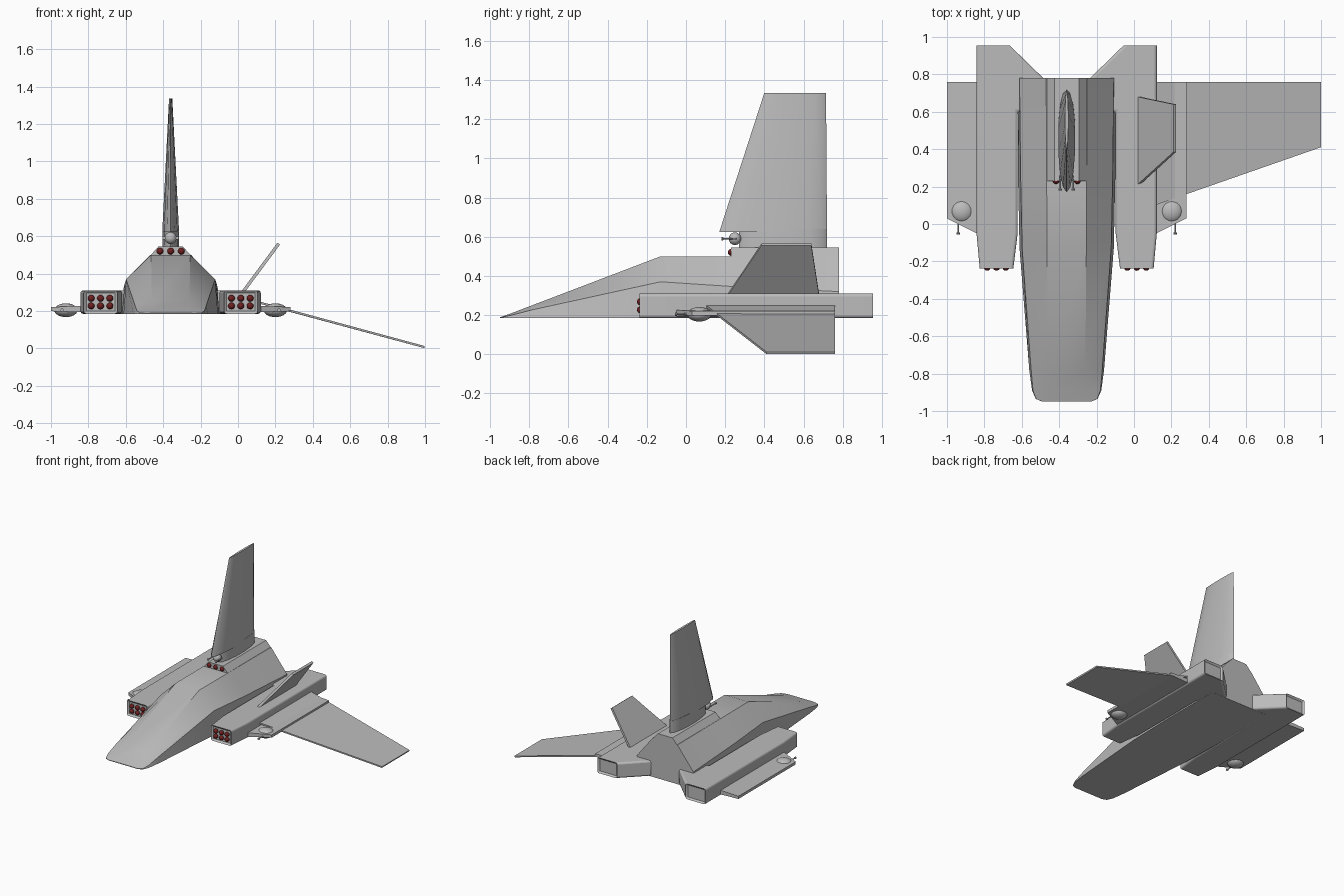
import bpy, bmesh, math
from mathutils import Vector

old = bpy.data.objects.get("Cube")
if old:
    bpy.data.objects.remove(old, do_unlink=True)

CX = -0.36  # centre line of the hull


def material(name, rgb):
    m = bpy.data.materials.new(name)
    m.use_nodes = True
    m.diffuse_color = (*rgb, 1)
    m.node_tree.nodes["Principled BSDF"].inputs["Base Color"].default_value = (*rgb, 1)
    return m


GREY = material("hull grey", (0.5, 0.5, 0.5))
RED = material("dark red", (0.16, 0.015, 0.015))


def finish(bm, name, mat=GREY, angle=30, bevel=0):
    bmesh.ops.recalc_face_normals(bm, faces=bm.faces)
    me = bpy.data.meshes.new(name)
    bm.to_mesh(me)
    bm.free()
    ob = bpy.data.objects.new(name, me)
    bpy.context.collection.objects.link(ob)
    me.materials.append(mat)
    if bevel:
        mod = ob.modifiers.new("Bevel", "BEVEL")
        mod.width, mod.segments, mod.limit_method = bevel, 3, "ANGLE"
    bpy.ops.object.select_all(action="DESELECT")
    ob.select_set(True)
    bpy.context.view_layer.objects.active = ob
    bpy.ops.object.shade_smooth_by_angle(angle=math.radians(angle))
    return ob


def loft(name, rings, **kw):
    """Skin closed rings of equal length and cap both ends."""
    bm = bmesh.new()
    loops = [[bm.verts.new(p) for p in ring] for ring in rings]
    n = len(loops[0])
    for a, b in zip(loops, loops[1:]):
        for i in range(n):
            j = (i + 1) % n
            bm.faces.new((a[i], a[j], b[j], b[i]))
    bm.faces.new(loops[0])
    bm.faces.new(loops[-1])
    return finish(bm, name, **kw)


def slab(name, points, offset, **kw):
    """Thick plate from an outline, centred across its thickness."""
    h = Vector(offset) / 2
    return loft(name, [[Vector(p) - h for p in points], [Vector(p) + h for p in points]], **kw)


def ball(name, centre, radii, mat=GREY):
    bm = bmesh.new()
    bmesh.ops.create_uvsphere(bm, u_segments=20, v_segments=12, radius=1)
    bmesh.ops.scale(bm, vec=radii, verts=bm.verts)
    bmesh.ops.translate(bm, vec=centre, verts=bm.verts)
    return finish(bm, name, mat, 60)


def barrel(name, x, z, y_back, y_front):
    """Thin gun barrel with a flared muzzle."""
    profile = [(y_back, 0.005), (y_front + 0.012, 0.004), (y_front + 0.008, 0.009), (y_front, 0.009)]
    loft(name, [[(x + r * math.cos(k * math.tau / 10), y, z + r * math.sin(k * math.tau / 10))
                 for k in range(10)] for y, r in profile])


# Main hull: y, bottom half width, shoulder half width and height, top half width and height
sections = [
    (-0.95, 0.13, 0.13, 0.187, 0.09, 0.189),
    (-0.935, 0.165, 0.163, 0.19, 0.10, 0.194),
    (-0.89, 0.185, 0.18, 0.20, 0.10, 0.21),
    (-0.78, 0.20, 0.19, 0.228, 0.10, 0.252),
    (-0.13, 0.252, 0.238, 0.37, 0.105, 0.5),
    (0.25, 0.26, 0.246, 0.345, 0.107, 0.5),
    (0.78, 0.26, 0.252, 0.32, 0.11, 0.5),
]
loft("hull", [[(CX - b, y, 0.184), (CX - s, y, zs), (CX - t, y, zt),
               (CX + t, y, zt), (CX + s, y, zs), (CX + b, y, 0.184)]
              for y, b, s, zs, t, zt in sections])

# Raised spine carrying the tail
loft("spine_housing", [[(CX - 0.11, y, 0.495), (CX - 0.065, y, 0.545),
                        (CX + 0.065, y, 0.545), (CX + 0.11, y, 0.495)] for y in (0.23, 0.78)])


# Tail fin: lens shaped sections shrinking upward
def lens(y0, y1, half, z, n=14):
    mid, rad = (y0 + y1) / 2, (y1 - y0) / 2
    return [(CX + half * math.sin(k * math.tau / n), mid + rad * math.cos(k * math.tau / n), z)
            for k in range(n)]


loft("tail_root", [lens(0.27, 0.72, 0.046, 0.54), lens(0.27, 0.72, 0.044, 0.64)], angle=40)
loft("tail_fin", [lens(0.17, 0.72, 0.046, 0.625), lens(0.40, 0.715, 0.009, 1.335)], angle=40)

# Gun and rockets below the tail
ball("tail_gun_ball", (CX, 0.25, 0.59), (0.032, 0.032, 0.032))
for dx in (-0.035, 0.035):
    barrel("tail_gun_barrel", CX + dx, 0.59, 0.26, 0.18)
slab("tail_gun_axle", [(CX - 0.04, 0.245, 0.586), (CX + 0.04, 0.245, 0.586),
                       (CX + 0.04, 0.245, 0.594), (CX - 0.04, 0.245, 0.594)], (0, 0.008, 0))
for dx in (-0.057, 0, 0.057):
    ball("spine_rocket", (CX + dx, 0.232, 0.52), (0.018, 0.018, 0.018), RED)

# Side pods with rockets, outer plates and disc guns
for side, word in ((-1, "right"), (1, "left")):
    def X(d):
        return CX + side * d

    # Pod body with a flared rear and recessed end panels
    plan = [(0.285, -0.237), (0.465, -0.237), (0.482, -0.05), (0.482, 0.955),
            (0.305, 0.955), (0.12, 0.775), (0.12, 0.60), (0.262, 0.60), (0.262, -0.05)]
    pod = slab(word + "_pod", [(X(d), y, 0.2475) for d, y in plan], (0, 0, 0.125))
    bm = bmesh.new()
    bm.from_mesh(pod.data)
    ends = [f for f in bm.faces if abs(f.normal.y) > 0.99 and (f.calc_center_median().y < -0.2
                                                            or f.calc_center_median().y > 0.9)]
    bmesh.ops.bevel(bm, geom=[e for e in bm.edges if e.calc_face_angle(0) > 0.5 and e not in
                              {x for f in ends for x in f.edges}],
                    offset=0.014, segments=3, profile=0.5, affect="EDGES")
    ends = [f for f in bm.faces if abs(f.normal.y) > 0.99
            and abs(f.calc_center_median().y - 0.36) > 0.55]
    bmesh.ops.inset_individual(bm, faces=ends, thickness=0.014)
    for f in ends:
        bmesh.ops.translate(bm, vec=-f.normal * 0.012, verts=f.verts)
    bm.to_mesh(pod.data)
    bm.free()

    for d in (0.325, 0.375, 0.425):
        for z in (0.227, 0.268):
            ball(word + "_pod_rocket", (X(d), -0.232, z), (0.018, 0.018, 0.018), RED)

    # Tapered outer plate
    outline = [(0.47, -0.055), (0.64, 0.03), (0.64, 0.76), (0.47, 0.76)]
    loft(word + "_side_plate",
         [[(X(d), y, 0.21 + k * (0.017 if d < 0.5 else 0.011)) for d, y in outline]
          for k in (-1, 1)])

    # Disc gun
    ball(word + "_disc_gun", (X(0.56), 0.068, 0.204), (0.062, 0.062, 0.037))
    barrel(word + "_disc_gun_barrel", X(0.58), 0.205, 0.02, -0.055)

# Swept wing drooping from the left pod
slab("left_wing", [(0.11, 0.10, 0.246), (0.28, 0.16, 0.201), (0.997, 0.41, 0.007),
                   (0.997, 0.76, 0.007), (0.11, 0.76, 0.246)], (0.003, 0, 0.011))

# Canted fin on the left pod
slab("canted_fin", [(0.025, 0.21, 0.30), (0.218, 0.385, 0.56), (0.218, 0.64, 0.56),
                    (0.025, 0.68, 0.30)], (0.014, 0, -0.010))
